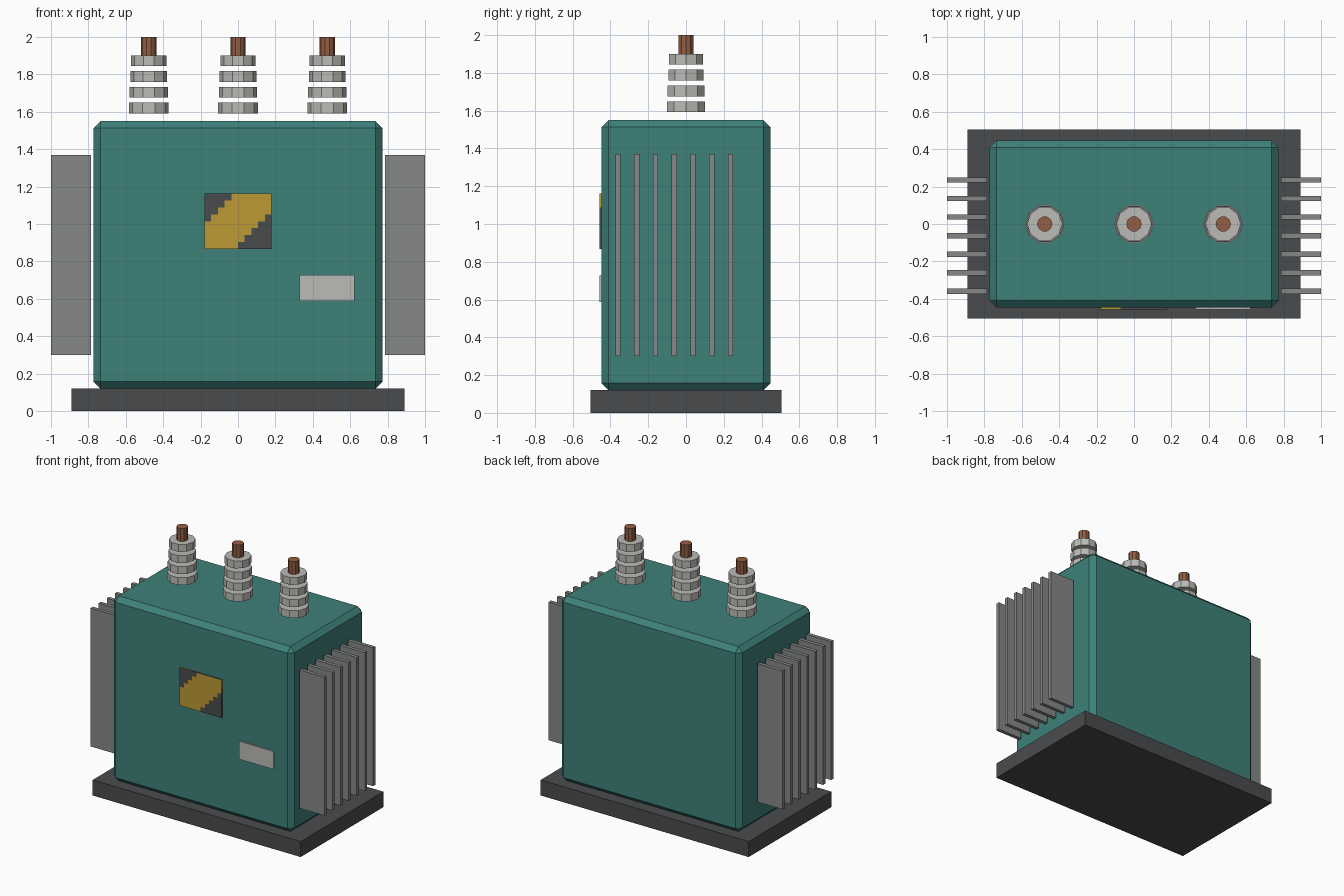
import bpy, bmesh, math
from mathutils import Matrix

if "Cube" in bpy.data.objects:
    bpy.data.objects.remove(bpy.data.objects["Cube"])


def material(name, r, g, b):
    def lin(c):
        c /= 255
        return c / 12.92 if c <= 0.04045 else ((c + 0.055) / 1.055) ** 2.4
    m = bpy.data.materials.new(name)
    m.diffuse_color = (lin(r), lin(g), lin(b), 1)
    m.use_nodes = True
    m.node_tree.nodes["Principled BSDF"].inputs["Base Color"].default_value = m.diffuse_color
    return m


TEAL = material("teal paint", 62, 129, 122)
DARK = material("dark grey", 73, 75, 77)
STEEL = material("fin grey", 134, 136, 136)
PALE = material("pale porcelain", 187, 187, 183)
COPPER = material("copper", 148, 95, 67)
YELLOW = material("warning yellow", 188, 154, 52)


def finish(bm, name, *mats):
    bmesh.ops.recalc_face_normals(bm, faces=bm.faces)
    me = bpy.data.meshes.new(name)
    bm.to_mesh(me)
    bm.free()
    for m in mats:
        me.materials.append(m)
    ob = bpy.data.objects.new(name, me)
    bpy.context.collection.objects.link(ob)
    return ob


def box(name, x, y, z, mat, bevel=0):
    bm = bmesh.new()
    size = [b - a for a, b in (x, y, z)]
    mid = [(a + b) / 2 for a, b in (x, y, z)]
    bmesh.ops.create_cube(bm, size=1, matrix=Matrix.Translation(mid) @ Matrix.Diagonal((*size, 1)))
    if bevel:
        bmesh.ops.bevel(bm, geom=bm.edges[:], offset=bevel, segments=1, affect='EDGES')
    return finish(bm, name, mat)


def cylinder(name, x, z0, z1, r, mat, sides=10):
    bm = bmesh.new()
    turn = Matrix.Rotation(math.pi / 2, 4, 'Z')
    bmesh.ops.create_cone(bm, cap_ends=True, segments=sides, radius1=r, radius2=r, depth=z1 - z0,
                          matrix=Matrix.Translation((x, 0, (z0 + z1) / 2)) @ turn)
    return finish(bm, name, mat)


# base and tank
box("base_plate", (-0.89, 0.89), (-0.505, 0.505), (0, 0.12), DARK)
box("tank", (-0.772, 0.772), (-0.447, 0.447), (0.12, 1.55), TEAL, bevel=0.037)

# cooling fins on both ends
for side, label in ((-1, "left"), (1, "right")):
    for i in range(7):
        y = -0.36 + 0.0992 * i
        box(f"cooling_fin_{label}_{i + 1}", sorted((side * 0.786, side * 1.0)),
            (y - 0.014, y + 0.014), (0.30, 1.37), STEEL)

# three bushings: four stacked discs and a terminal each
for n, x in enumerate((-0.477, 0, 0.477)):
    for k in range(4):
        z = 1.592 + 0.084 * k
        cylinder(f"insulator_disc_{n + 1}_{k + 1}", x, z, z + 0.057, 0.106 - 0.004 * k, PALE)
    cylinder(f"terminal_{n + 1}", x, 1.90, 2.0, 0.041, COPPER)

# name plate
box("name_plate", (0.328, 0.622), (-0.457, -0.4475), (0.588, 0.727), PALE)

# hazard panel: a grid of cells coloured in stepped diagonals
COLS, ROWS = 10, 8
X0, X1, Z0, Z1 = -0.18, 0.18, 0.867, 1.162
bm = bmesh.new()
grid = [[bm.verts.new((X0 + (X1 - X0) * c / COLS, -0.457, Z1 - (Z1 - Z0) * r / ROWS))
         for c in range(COLS + 1)] for r in range(ROWS + 1)]
front = []
for r in range(ROWS):
    for c in range(COLS):
        f = bm.faces.new((grid[r][c], grid[r + 1][c], grid[r + 1][c + 1], grid[r][c + 1]))
        f.material_index = 0 if 4 <= c + r <= 11 else 1
        front.append(f)
ext = bmesh.ops.extrude_face_region(bm, geom=front, use_keep_orig=True)
bmesh.ops.translate(bm, verts=[v for v in ext["geom"] if isinstance(v, bmesh.types.BMVert)],
                    vec=(0, 0.0095, 0))
bm.normal_update()
for f in bm.faces:
    p = f.calc_center_median()
    if abs(f.normal.z) > 0.5:
        f.material_index = 1 if p.x > -0.07 else 0
    elif abs(f.normal.x) > 0.5:
        f.material_index = 1 if p.z < 1.08 else 0
finish(bm, "hazard_panel", YELLOW, DARK)
